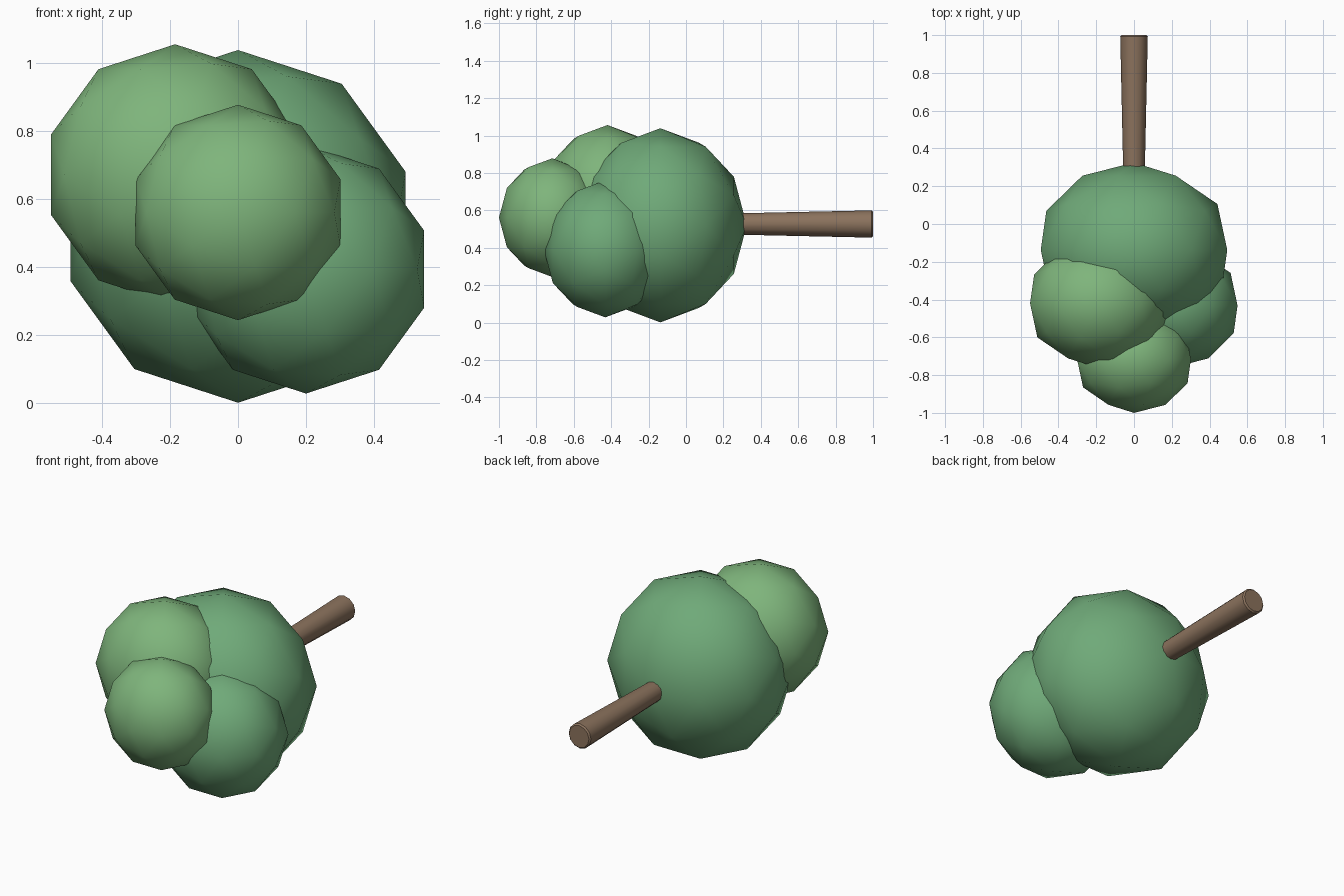
import bpy, math

if "Cube" in bpy.data.objects:
    bpy.data.objects.remove(bpy.data.objects["Cube"])


def material(name, color):
    m = bpy.data.materials.new(name)
    m.diffuse_color = (*color, 1)
    m.use_nodes = True
    m.node_tree.nodes["Principled BSDF"].inputs["Base Color"].default_value = m.diffuse_color
    return m


dark_green = material("dark_green", (0.16, 0.40, 0.19))
light_green = material("light_green", (0.21, 0.46, 0.20))
bark = material("bark", (0.26, 0.17, 0.11))


def finish(name, mat):
    ob = bpy.context.object
    ob.name = name
    ob.data.materials.append(mat)
    return ob


# Foliage clumps: low-poly spheres, slightly squashed along the trunk axis (y)
def clump(name, center, radius, depth, mat):
    bpy.ops.mesh.primitive_ico_sphere_add(
        subdivisions=2, radius=radius, location=center,
        rotation=(math.pi / 2, 0, 0))
    ob = finish(name, mat)
    ob.scale.z = depth / radius
    bpy.ops.object.shade_smooth()


clump("main_foliage", (0, -0.137, 0.52), 0.519, 0.462, dark_green)
clump("upper_left_foliage", (-0.185, -0.42, 0.672), 0.384, 0.343, light_green)
clump("lower_right_foliage", (0.2, -0.432, 0.394), 0.366, 0.329, dark_green)
clump("tip_foliage", (0, -0.715, 0.561), 0.317, 0.285, light_green)

# Tapered trunk lying along y, wide end at the back
bpy.ops.mesh.primitive_cone_add(
    vertices=12, radius1=0.073, radius2=0.051, depth=1.0,
    location=(0, 0.5, 0.527), rotation=(math.pi / 2, 0, 0))
trunk = finish("trunk", bark)
bevel = trunk.modifiers.new("soft_ends", "BEVEL")
bevel.width = 0.008
bevel.segments = 1
bevel.limit_method = "ANGLE"
bevel.angle_limit = math.radians(50)
bpy.ops.object.shade_smooth_by_angle(angle=math.radians(40))
